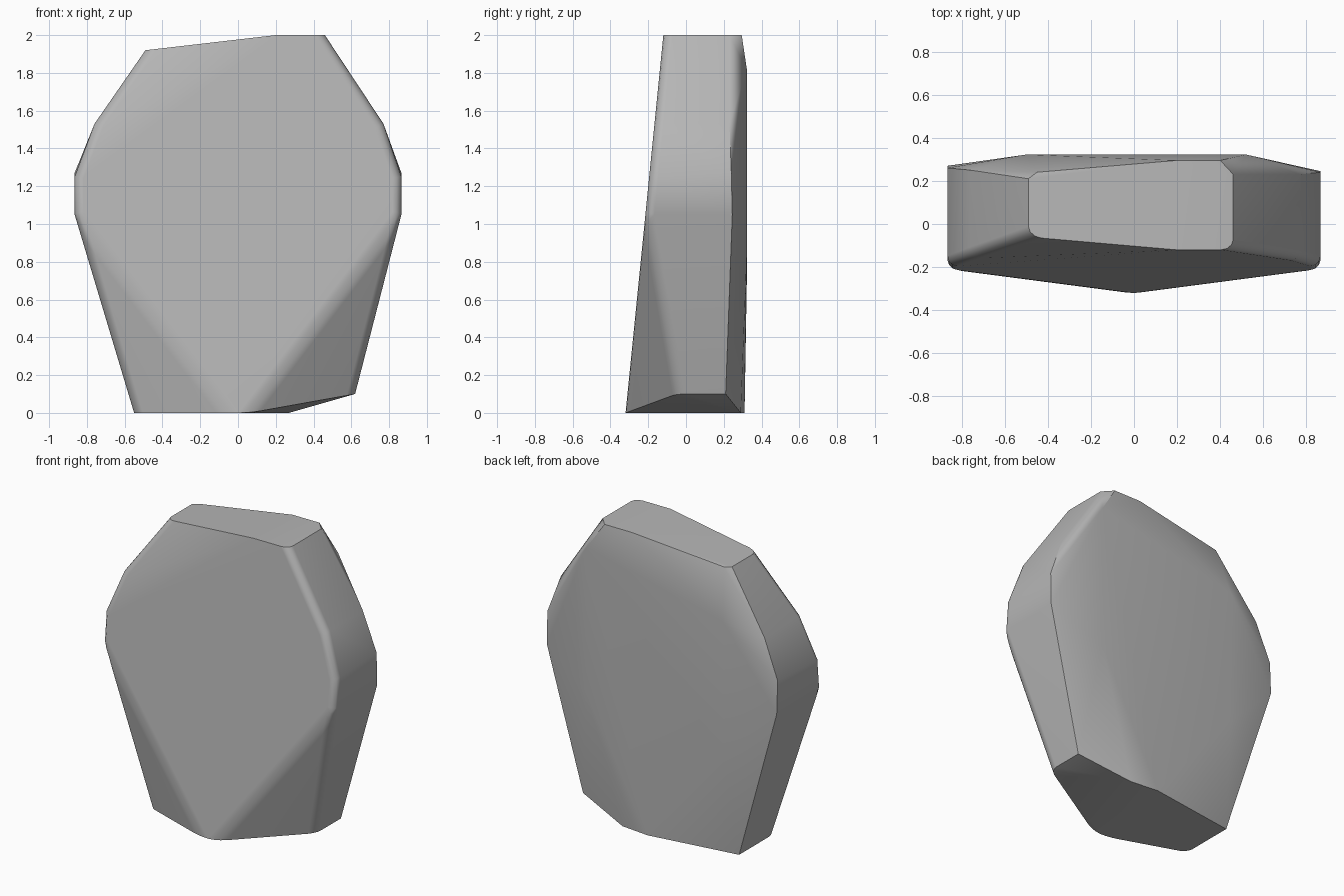
import bpy, bmesh, math
from mathutils import Vector

cube = bpy.data.objects.get("Cube")
if cube:
    bpy.data.objects.remove(cube, do_unlink=True)

stone = bpy.data.materials.new("stone_grey")
stone.use_nodes = True
color = (0.47, 0.47, 0.47, 1)
stone.diffuse_color = color
bsdf = stone.node_tree.nodes["Principled BSDF"]
bsdf.inputs["Base Color"].default_value = color
bsdf.inputs["Roughness"].default_value = 0.9


def front(x, z):
    """Corner on the broad front plane, which leans back with height."""
    return (x, -0.32 + 0.1 * z, z)


corners = []
# Widest part, the same front corners on both sides
for side in (-1, 1):
    corners += [front(side * 0.865, z) for z in (1.05, 1.25)]
    corners.append(front(side * 0.06, 0))
corners += [(-0.865, 0.27, 1.05), (-0.865, 0.26, 1.27),
            (0.865, 0.245, 1.05), (0.865, 0.24, 1.27)]
# Shoulders
corners += [front(0.77, 1.53), (0.77, 0.23, 1.53),
            (-0.76, -0.155, 1.53), (-0.76, 0.25, 1.53)]
# Top cap, tilted down on the -x side
corners += [front(0.2, 2), front(0.46, 2), (0.46, 0.23, 2), (0.4, 0.295, 2),
            (0.2, 0.295, 2), (-0.49, -0.06, 1.92), (-0.49, 0.21, 1.92),
            (-0.45, 0.24, 1.92)]
# Foot, with one lifted corner
corners += [(-0.55, -0.15, 0), (-0.55, 0.22, 0), (0.27, 0.29, 0),
            (0.07, 0.31, 0), (0.62, -0.05, 0.1), (0.62, 0.21, 0.1)]
# Flat back panel
corners += [(0.52, 0.322, 1.82), (0.52, 0.322, 0.85),
            (-0.5, 0.322, 1.6), (-0.5, 0.322, 0.7)]

bm = bmesh.new()
for c in corners:
    bm.verts.new(Vector(c))
hull = bmesh.ops.convex_hull(bm, input=bm.verts[:])
loose = {v for v in hull["geom_interior"] + hull["geom_unused"]
         if isinstance(v, bmesh.types.BMVert)}
bmesh.ops.delete(bm, geom=list(loose), context="VERTS")
bmesh.ops.dissolve_limit(bm, angle_limit=math.radians(2),
                         verts=bm.verts[:], edges=bm.edges[:])
bmesh.ops.recalc_face_normals(bm, faces=bm.faces[:])


def is_worn(edge):
    """Front ridges are rounded; the rims of the top and foot stay crisp."""
    caps = any(abs(f.normal.z) > 0.9 for f in edge.link_faces)
    y = sum(v.co.y for v in edge.verts) / 2
    return not caps and y < 0 and edge.calc_face_angle(0) > math.radians(20)


bmesh.ops.bevel(bm, geom=[e for e in bm.edges if is_worn(e)], offset=0.07,
                offset_type="OFFSET", segments=3, profile=0.5,
                affect="EDGES", clamp_overlap=True)
bmesh.ops.recalc_face_normals(bm, faces=bm.faces[:])

mesh = bpy.data.meshes.new("stone_slab")
bm.to_mesh(mesh)
bm.free()
mesh.materials.append(stone)
slab = bpy.data.objects.new("stone_slab", mesh)
bpy.context.collection.objects.link(slab)

# Soft shading over the worn ridges
bpy.ops.object.select_all(action="DESELECT")
slab.select_set(True)
bpy.context.view_layer.objects.active = slab
bpy.ops.object.shade_smooth_by_angle(angle=math.radians(35))
weighted = slab.modifiers.new("flat_faces", "WEIGHTED_NORMAL")
weighted.keep_sharp = True
